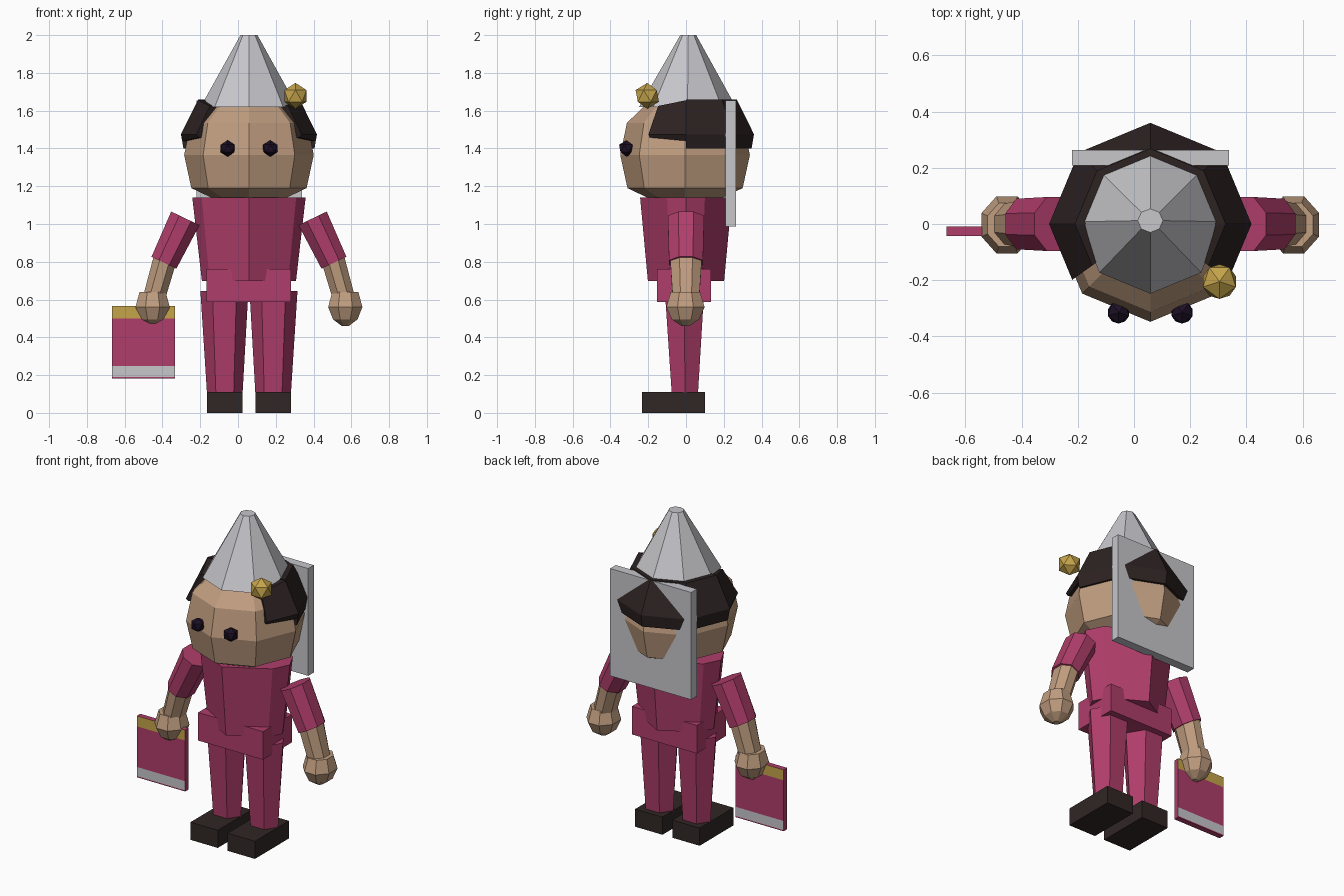
import bpy, bmesh
from math import cos, sin, pi, radians
from mathutils import Vector

cube = bpy.data.objects.get("Cube")
if cube:
    bpy.data.objects.remove(cube, do_unlink=True)

AXIS = 0.058  # body centre line in x


def material(name, r, g, b):
    m = bpy.data.materials.new(name)
    m.use_nodes = True
    m.diffuse_color = (r, g, b, 1)
    m.node_tree.nodes["Principled BSDF"].inputs["Base Color"].default_value = (r, g, b, 1)
    return m


magenta = material("magenta cloth", 0.43, 0.047, 0.145)
skin = material("tan skin", 0.53, 0.34, 0.215)
silver = material("light grey", 0.57, 0.57, 0.6)
dark_hair = material("dark brown hair", 0.026, 0.016, 0.016)
shoe = material("dark brown shoe", 0.03, 0.02, 0.018)
gold = material("gold", 0.56, 0.37, 0.07)
eye_dark = material("dark violet", 0.012, 0.005, 0.018)


def finish(bm, name, *mats):
    bmesh.ops.recalc_face_normals(bm, faces=bm.faces)
    mesh = bpy.data.meshes.new(name)
    bm.to_mesh(mesh)
    bm.free()
    for m in mats:
        mesh.materials.append(m)
    obj = bpy.data.objects.new(name, mesh)
    bpy.context.collection.objects.link(obj)
    return obj


def loft(name, rings, mat):
    """Closed solid through a list of point rings of equal length."""
    bm = bmesh.new()
    loops = [[bm.verts.new(p) for p in ring] for ring in rings]
    n = len(loops[0])
    for a, b in zip(loops, loops[1:]):
        for i in range(n):
            j = (i + 1) % n
            bm.faces.new((a[i], a[j], b[j], b[i]))
    bm.faces.new(loops[0])
    bm.faces.new(loops[-1])
    return finish(bm, name, mat)


def ring(x, y, z, rx, ry, n, turn=0.0):
    return [(x + rx * cos(2 * pi * i / n + turn), y + ry * sin(2 * pi * i / n + turn), z)
            for i in range(n)]


def box(name, lo, hi, mat):
    corners = [(0, 0), (1, 0), (1, 1), (0, 1)]
    pick = lambda i, k: lo[k] if i == 0 else hi[k]
    return loft(name, [[(pick(i, 0), pick(j, 1), z) for i, j in corners]
                       for z in (lo[2], hi[2])], mat)


def ball(name, centre, radius, mat):
    bm = bmesh.new()
    bmesh.ops.create_icosphere(bm, subdivisions=1, radius=radius)
    obj = finish(bm, name, mat)
    obj.location = centre
    obj.rotation_euler.z = -pi / 2
    return obj


def limb(name, a, b, wa, wb, mat):
    """Eight-sided tube in the xz plane; w = (half width, half depth)."""
    a, b = Vector(a), Vector(b)
    d = (b - a).normalized()
    side = Vector((d.z, 0, -d.x))
    rings = []
    for p, (w, h) in ((a, wa), (b, wb)):
        rings.append([p + side * (w * cos(t) / cos(pi / 8)) + Vector((0, h * sin(t) / cos(pi / 8), 0))
                      for t in [pi / 8 + i * pi / 4 for i in range(8)]])
    return loft(name, rings, mat)


# Head
head_profile = [(0.17, 1.125), (0.2, 1.14), (0.305, 1.19), (0.343, 1.365), (0.308, 1.535), (0.22, 1.62)]
loft("head", [ring(AXIS, -0.005, z, r, r, 8) for r, z in head_profile], skin)

# Cone hat, its gold ball, and the eyes
loft("hat", [ring(AXIS, 0.008, 1.62, 0.256, 0.256, 8), ring(AXIS, 0.012, 2.0, 0.045, 0.042, 8)], silver)
ball("hat_ball", (0.304, -0.205, 1.678), 0.069, gold)
for side, name in ((-1, "right_eye"), (1, "left_eye")):
    ball(name, (AXIS + side * 0.113, -0.315, 1.4), 0.044, eye_dark)


# Hair: faceted band, long at the back and short at the temples
def hair_section(x, y, low, top):
    """Cross-section standing on the unit direction (x, y)."""
    outline = [(0.2, low), (0.347, low), (0.36, 1.475), (0.268, top), (0.19, top)]
    return [(AXIS + x * r, y * r, z) for r, z in outline]


loft("back_hair", [hair_section(cos(i * pi / 4), sin(i * pi / 4), 1.4, 1.66) for i in range(5)], dark_hair)
for side, name in ((-1, "right_temple_hair"), (1, "left_temple_hair")):
    k = 0.78
    end = (side * (1 - k + k * cos(pi / 4)), -k * sin(pi / 4))
    loft(name, [hair_section(side, 0, 1.44, 1.655), hair_section(*end, 1.458, 1.625)], dark_hair)

# Square board on the back
box("back_board", (-0.22, 0.208, 0.987), (0.338, 0.264, 1.655), silver)


# Torso: front and back ridges with narrow side faces
def torso_ring(s, z):
    half = [(0.3, 0), (0.25, 0.1), (0, 0.243), (-0.25, 0.1)]
    return [(AXIS + k * x * s, k * y * s, z) for k in (1, -1) for x, y in half]


loft("torso", [torso_ring(1, 1.14), torso_ring(0.83, 0.697)], magenta)
box("hips", (-0.167, -0.153, 0.587), (0.28, 0.132, 0.762), magenta)

# Limbs on both sides
for side, label in ((-1, "right"), (1, "left")):
    X = lambda v: AXIS + side * v
    loft(label + "_leg", [ring(X(0.13), -0.008, 0.645, 0.127, 0.12, 6),
                          ring(X(0.128), -0.006, 0.1, 0.094, 0.08, 6)], magenta)
    box(label + "_shoe", (X(0.128) - 0.094, -0.233, 0), (X(0.128) + 0.094, 0.1, 0.11), shoe)
    limb(label + "_sleeve", (X(0.337), 0, 1.03), (X(0.45), 0, 0.795), (0.083, 0.096), (0.073, 0.09), magenta)
    limb(label + "_forearm", (X(0.444), 0, 0.815), (X(0.505), 0, 0.6), (0.062, 0.084), (0.058, 0.07), skin)
    hand = [(0.045, 0.64), (0.075, 0.64), (0.098, 0.56), (0.07, 0.495), (0.02, 0.46)]
    loft(label + "_hand", [ring(X(0.51), -0.003, z, r, r * 1.12, 8, pi / 8) for r, z in hand], skin)

# Striped flat bag in the right hand: colours by height on its broad faces
bm = bmesh.new()
bmesh.ops.create_cube(bm, size=1)
for v in bm.verts:
    v.co = Vector((-0.5 + v.co.x * 0.333, -0.026 + v.co.y * 0.034, 0.374 + v.co.z * 0.382))
for z in (0.19, 0.247, 0.5):
    bmesh.ops.bisect_plane(bm, geom=bm.verts[:] + bm.edges[:] + bm.faces[:],
                           plane_co=(0, 0, z), plane_no=(0, 0, 1))
bm.normal_update()
for f in bm.faces:
    z = f.calc_center_median().z
    if abs(f.normal.y) > 0.9:
        f.material_index = 1 if z > 0.5 else 2 if 0.19 < z < 0.247 else 0
finish(bm, "striped_bag", magenta, gold, silver)
